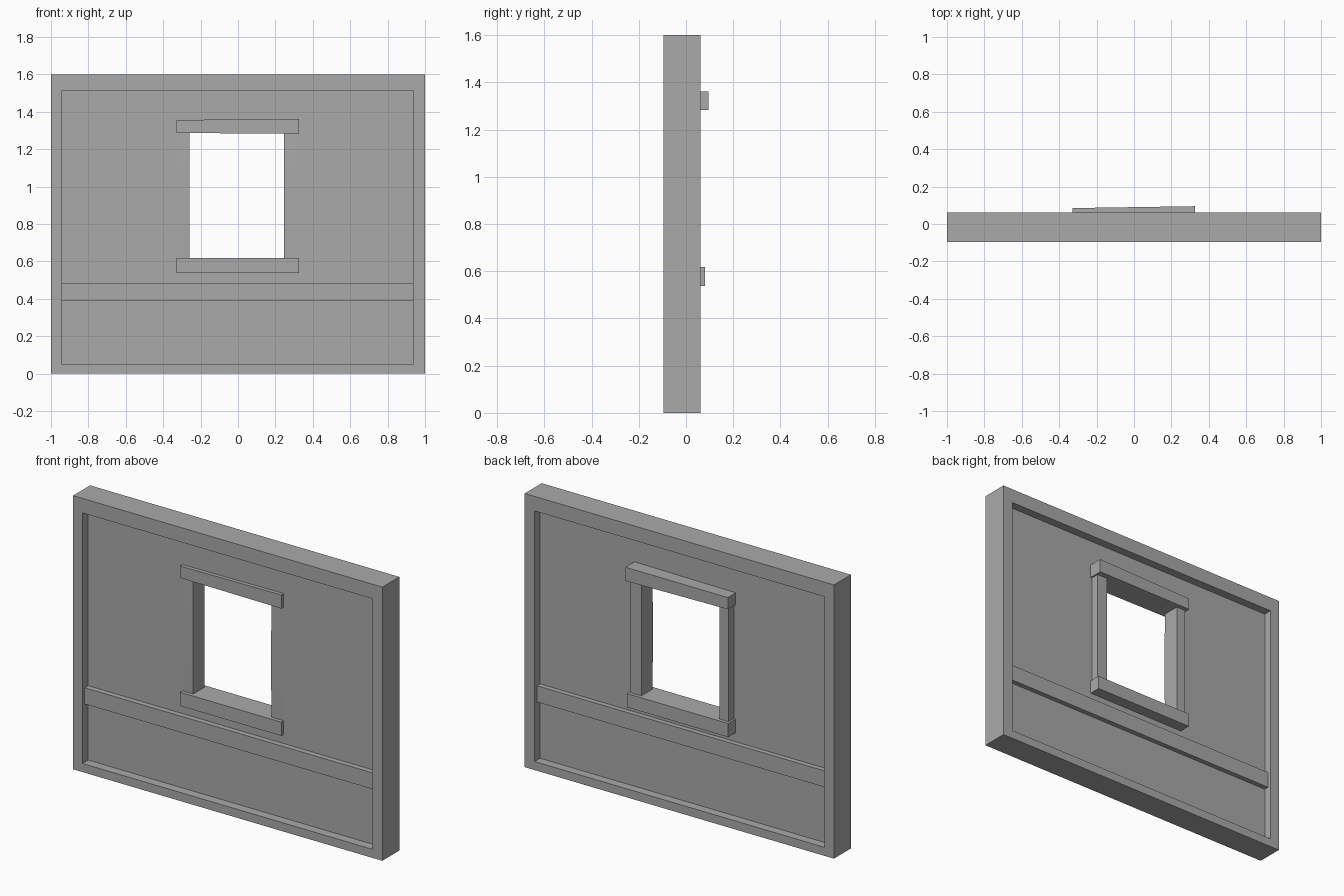
import bpy
import bmesh
from mathutils import Vector

cube = bpy.data.objects.get("Cube")
if cube:
    bpy.data.objects.remove(cube, do_unlink=True)

# One plain grey for the whole wall
grey = bpy.data.materials.new("wall_grey")
grey.use_nodes = True
colour = (0.40, 0.40, 0.40, 1)
grey.diffuse_color = colour
grey.node_tree.nodes["Principled BSDF"].inputs["Base Color"].default_value = colour


def finish(name, bm):
    bmesh.ops.recalc_face_normals(bm, faces=bm.faces)
    mesh = bpy.data.meshes.new(name)
    bm.to_mesh(mesh)
    bm.free()
    mesh.materials.append(grey)
    obj = bpy.data.objects.new(name, mesh)
    bpy.context.collection.objects.link(obj)
    return obj


def ring(name, outer, inner, y0, y1):
    """Rectangular slab with a rectangular hole; rects are (x0, x1, z0, z1)."""
    bm = bmesh.new()

    def loop(rect, y):
        x0, x1, z0, z1 = rect
        return [bm.verts.new((x, y, z)) for x, z in ((x0, z0), (x1, z0), (x1, z1), (x0, z1))]

    loops = [loop(outer, y0), loop(outer, y1), loop(inner, y1), loop(inner, y0)]
    for a, b in zip(loops, loops[1:] + loops[:1]):
        for i in range(4):
            j = (i + 1) % 4
            bm.faces.new((a[i], a[j], b[j], b[i]))
    return finish(name, bm)


def box(name, x, y, z, warp=None, cuts=0):
    """Box between the given ranges, with an optional hand-hewn warp."""
    bm = bmesh.new()
    bmesh.ops.create_cube(bm, size=1)
    lo, hi = Vector((x[0], y[0], z[0])), Vector((x[1], y[1], z[1]))
    for v in bm.verts:
        v.co = [lo[i] + (v.co[i] + 0.5) * (hi[i] - lo[i]) for i in range(3)]
    if cuts:
        # Split only the long edges so that the beam can bend
        long_edges = [e for e in bm.edges if e.calc_length() > 0.5]
        bmesh.ops.subdivide_edges(bm, edges=long_edges, cuts=cuts, use_grid_fill=True)
    if warp:
        for v in bm.verts:
            warp(v.co)
    return finish(name, bm)


FRONT, BACK = -0.095, 0.062
PANEL_FRONT, PANEL_BACK = -0.042, 0.012
FIELD = (-0.94, 0.935, 0.05, 1.515)

# Outer frame and the thin panel set inside it
ring("outer_frame", (-1, 1, 0, 1.6), FIELD, FRONT, BACK)
ring("wall_panel", FIELD, (-0.275, 0.26, 0.59, 1.31), PANEL_FRONT, PANEL_BACK)

# Horizontal rail, proud of the panel on both sides
box("cross_rail", FIELD[:2], (FRONT + 0.021, BACK - 0.021), (0.39, 0.485))


# Window surround
def skew_lintel(co):
    t = (co.x + 0.33) / 0.65
    if co.y > 0:
        co.y += 0.01 * t
    co.z += 0.006 * t if co.z > 1.32 else -0.005 * t


def bow_jamb(co):
    t = (co.z - 0.95) / 0.34
    if co.y < 0:
        co.y -= 0.003 * (1 - t * t)


box("window_lintel", (-0.33, 0.325), (-0.064, 0.085), (1.287, 1.356), skew_lintel, 3)
box("window_sill", (-0.33, 0.325), (-0.064, 0.081), (0.538, 0.618))
for name, x in (("right_jamb", (-0.318, -0.26)), ("left_jamb", (0.246, 0.315))):
    box(name, x, (PANEL_FRONT, BACK - 0.001), (0.61, 1.29), bow_jamb, 3)
